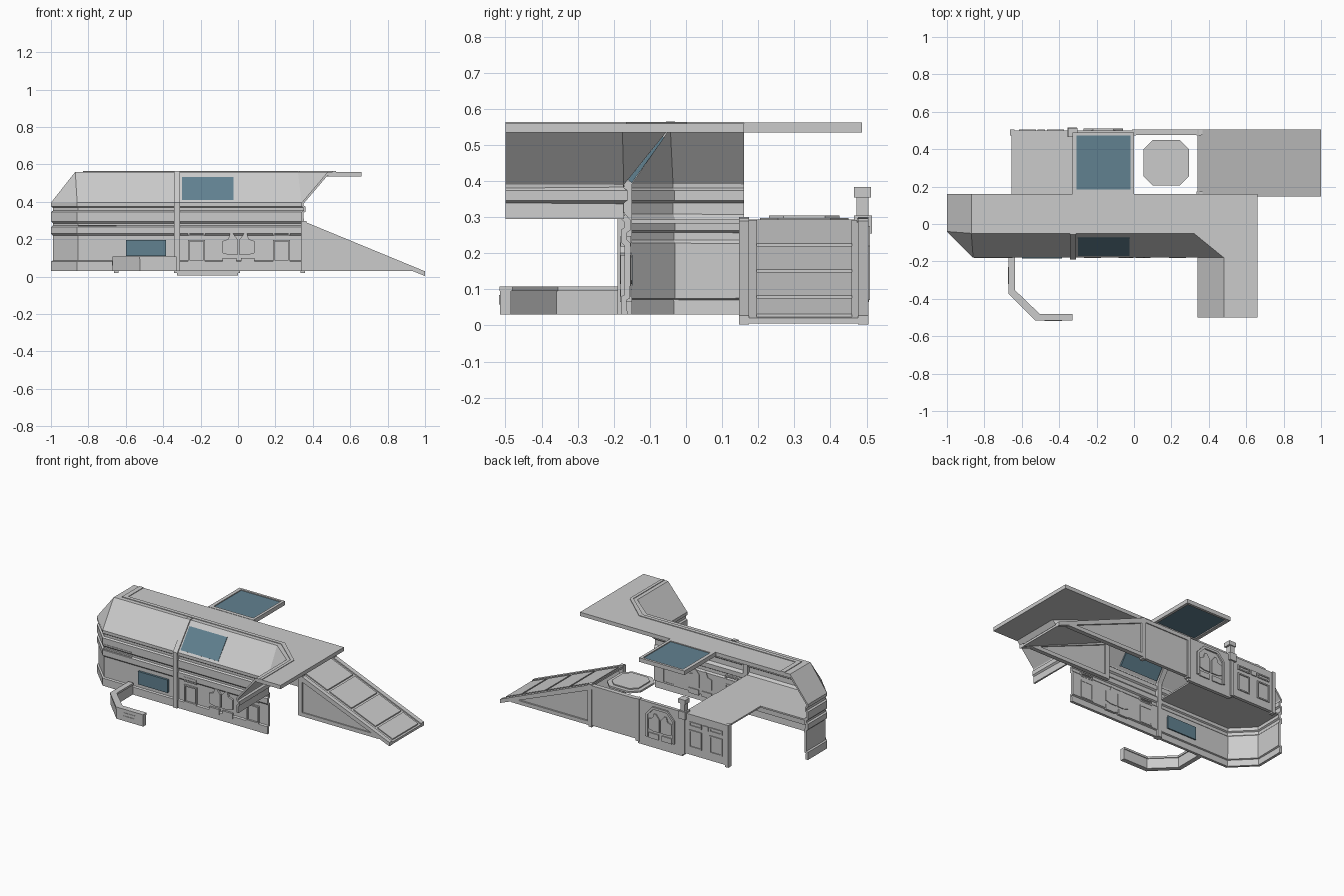
import bpy, bmesh
from mathutils import Vector

if "Cube" in bpy.data.objects:
    bpy.data.objects.remove(bpy.data.objects["Cube"])

glass = bpy.data.materials.new("tinted_glass")
glass.diffuse_color = (0.12, 0.22, 0.28, 1)
glass.use_nodes = True
glass.node_tree.nodes["Principled BSDF"].inputs["Base Color"].default_value = glass.diffuse_color


def finish(name, bm, mat=None, recalc=True):
    bmesh.ops.remove_doubles(bm, verts=bm.verts, dist=1e-5)
    bmesh.ops.dissolve_degenerate(bm, edges=bm.edges, dist=1e-5)
    if recalc:
        bmesh.ops.recalc_face_normals(bm, faces=bm.faces)
    me = bpy.data.meshes.new(name)
    bm.to_mesh(me)
    bm.free()
    ob = bpy.data.objects.new(name, me)
    bpy.context.collection.objects.link(ob)
    if mat:
        me.materials.append(mat)
    return ob


def prism(name, pts, axis, a, b, mat=None):
    """Extrude a 2D outline along an axis from a to b."""
    place = {'x': lambda p, t: (t, p[0], p[1]),
             'y': lambda p, t: (p[0], t, p[1]),
             'z': lambda p, t: (p[0], p[1], t)}[axis]
    bm = bmesh.new()
    f = bm.faces.new([bm.verts.new(place(p, a)) for p in pts])
    r = bmesh.ops.extrude_face_region(bm, geom=[f])
    d = Vector(place((0, 0), b - a))
    bmesh.ops.translate(bm, vec=d, verts=[v for v in r['geom'] if isinstance(v, bmesh.types.BMVert)])
    return finish(name, bm, mat)


def box(name, x0, x1, y0, y1, z0, z1, mat=None):
    return prism(name, [(x0, y0), (x1, y0), (x1, y1), (x0, y1)], 'z', z0, z1, mat)


def shell(name, rows, t):
    """Loft rows of (path, z), then thicken inward."""
    bm = bmesh.new()
    vs = [[bm.verts.new((x, y, z)) for x, y in path] for path, z in rows]
    for lo, hi in zip(vs, vs[1:]):
        for i in range(len(lo) - 1):
            bm.faces.new((lo[i], lo[i + 1], hi[i + 1], hi[i]))
    ob = finish(name, bm, recalc=False)
    m = ob.modifiers.new("thickness", 'SOLIDIFY')
    m.thickness, m.offset = t, -1
    return ob


def frame(name, x0, x1, z0, z1, y0, y1, w=0.008):
    """Rectangular trim on a wall facing y."""
    box(name + "_bottom", x0, x1, y0, y1, z0, z0 + w)
    box(name + "_top", x0, x1, y0, y1, z1 - w, z1)
    box(name + "_left", x0, x0 + w, y0, y1, z0 + w, z1 - w)
    box(name + "_right", x1 - w, x1, y0, y1, z0 + w, z1 - w)


# Outer walls, upper band and sloped upper walls
base = [(-1, .16), (-1, -.04), (-.86, -.18), (.34, -.18)]
inset = [(-.99, .16), (-.99, -.036), (-.856, -.17), (.34, -.17)]
shell("lower_wall", [(base, .03), (base, .08), (inset, .085), (inset, .22), (base, .23), (base, .265),
                     (inset, .272), (inset, .285), (base, .295)], .018)
low = base + [(.34, -.18), (.34, -.5)]
mid = inset + [(.35, -.17), (.35, -.5)]
mid[3] = (.35, -.17)
top = [(-.87, .16), (-.87, -.05), (-.87, -.05), (.32, -.05), (.48, -.18), (.48, -.5)]
shell("upper_wall", [(low, .295), (low, .345), (mid, .352), (mid, .368), (low, .375), (low, .395), (top, .56)], .012)

# Roof with raised trim strip along its edge
prism("roof", top[:2] + top[3:] + [(.66, -.5), (.66, .16)], 'z', .535, .56)
trim_out = [(-.83, .16), (-.83, -.022), (.33, -.022), (.505, -.175), (.505, -.5)]
trim_in = [(-.8, .16), (-.8, .003), (.34, .003), (.525, -.165), (.525, -.5)]
prism("roof_trim", trim_out + trim_in[::-1], 'z', .558, .564)

# Pillar between wall modules, following the slope
prism("pillar", [(-.19, .03), (-.19, .395), (-.055, .565), (-.03, .565), (-.15, .39), (-.15, .03)],
      'x', -.342, -.31)

# Windows
box("lower_window", -.6, -.385, -.184, -.148, .11, .195, glass)
prism("upper_window", [(-.17, .41), (-.077, .533), (-.06, .52), (-.15, .395)], 'x', -.3, -.025, glass)

# Left wall grooves shown as slim ribs
for z in (.27, .3):
    box("wall_rib", -.855, -.65, -.183, -.17, z, z + .006)

# Door modules on front and back walls
def door_module(name, cx, ys):
    leaf = [(.006, .115), (.006, .2), (.03, .23), (.045, .23), (.055, .2), (.085, .19), (.085, .125), (.05, .115)]
    for s in (-1, 1):
        prism(name + "_leaf", [(cx + s * x, z) for x, z in leaf], 'y', *ys)
        box(name + "_foot", *sorted((cx + s * .012, cx + s * .085)), *ys, .065, .1)


def side_panels(name, cx, ys):
    frame(name + "_panel", cx - .045, cx + .045, .08, .195, *ys)
    frame(name + "_vent", cx - .045, cx + .045, .218, .248, *ys)


door_module("front_door", .003, (-.183, -.15))
for cx in (-.222, .232):
    side_panels("front_side", cx, (-.182, -.152))

# Upper floor inside and rear platform
box("inner_floor_a", -.66, -.335, -.165, .16, .283, .293)
prism("inner_floor_b", [(-.66, -.165), (-.66, .16), (-.985, .16), (-.985, -.04), (-.86, -.165)], 'z', .283, .293)
box("rear_platform", -.655, -.33, .16, .49, .283, .293)

# Rear wall in three modules
box("rear_wall_panelled", -.655, -.33, .478, .5, .03, .295)
box("rear_wall_door", -.325, 0, .478, .5, .005, .295)
box("rear_wall_plain", 0, .345, .478, .5, .03, .295)
box("rear_wall_rail", 0, .345, .476, .506, .27, .295)
for x in (-.65, -.33, 0, .345):
    box("rear_post", x - .012, x + .012, .474, .506, .02, .298)
for cx in (-.57, -.42):
    side_panels("rear_side", cx, (.476, .506))
box("rear_wall_vent", -.515, -.475, .476, .506, .218, .248)
door_module("rear_door", -.165, (.474, .507))
oct_o = [(-.27, .07), (-.27, .22), (-.22, .275), (-.11, .275), (-.06, .22), (-.06, .07)]
oct_i = [(-.255, .07), (-.255, .215), (-.213, .26), (-.117, .26), (-.075, .215), (-.075, .07)]
prism("rear_door_frame", oct_o + oct_i[::-1], 'y', .474, .51)

# Lamp post on the rear wall
box("lamp_base", -.355, -.305, .465, .515, .255, .305)
box("lamp_neck", -.345, -.315, .472, .506, .305, .36)
box("lamp_cap", -.352, -.302, .465, .512, .355, .383)

# Skylight panel
for n, b in (("front", (-.33, 0, .16, .185)), ("back", (-.33, 0, .472, .488)),
             ("left", (-.33, -.307, .185, .472)), ("right", (-.018, 0, .185, .472))):
    box("skylight_frame_" + n, *b, .535, .562)
box("skylight_glass", -.307, -.018, .185, .472, .542, .556, glass)

# Octagonal floor hatch
def octagon(x0, x1, y0, y1, c):
    return [(x0 + c, y0), (x1 - c, y0), (x1, y0 + c), (x1, y1 - c), (x1 - c, y1), (x0 + c, y1), (x0, y1 - c), (x0, y0 + c)]


prism("hatch", octagon(.05, .295, .205, .45, .05), 'z', .285, .297)
prism("hatch_lid", octagon(.075, .27, .23, .425, .04), 'z', .297, .304)

# Ramp: sloped deck, triangular sides and raised plates
def deck(x):
    return .292 - (x - .34) * .272 / .66


prism("ramp_deck", [(.34, .28), (.34, .292), (1, .02), (1, .005)], 'y', .16, .495)
for y0, y1 in ((.155, .165), (.485, .495)):
    prism("ramp_side", [(.34, .03), (.34, .292), (1, .02), (.95, .03)], 'y', y0, y1)
for y0, y1 in ((.147, .175), (.476, .506)):
    prism("ramp_rail", [(.34, .265), (.34, .3), (1, .028), (1, .003)], 'y', y0, y1)
    box("ramp_sill", .34, .92, y0, y1, .03, .055)
    box("ramp_post", .335, .365, y0, y1, .03, .296)
for i in range(4):
    a, b = .355 + i * .175, min(.515 + i * .175, .99)
    prism("ramp_plate", [(a, deck(a)), (a, deck(a) + .007), (b, deck(b) + .007), (b, deck(b))], 'y', .195, .46)

# Low barrier in front
path = [(-.67, -.18), (-.67, -.37), (-.525, -.515), (-.33, -.515), (-.33, -.485), (-.508, -.485), (-.64, -.358), (-.64, -.18)]
prism("barrier", path, 'z', .03, .095)
cap = [(-.672, -.18), (-.672, -.372), (-.527, -.517), (-.33, -.517), (-.33, -.48), (-.505, -.48), (-.635, -.355), (-.635, -.18)]
prism("barrier_cap", cap, 'z', .095, .108)
frame("barrier_slot", -.478, -.385, .058, .085, -.518, -.505, .006)
box("barrier_side_slot", -.673, -.66, -.32, -.23, .058, .085)
